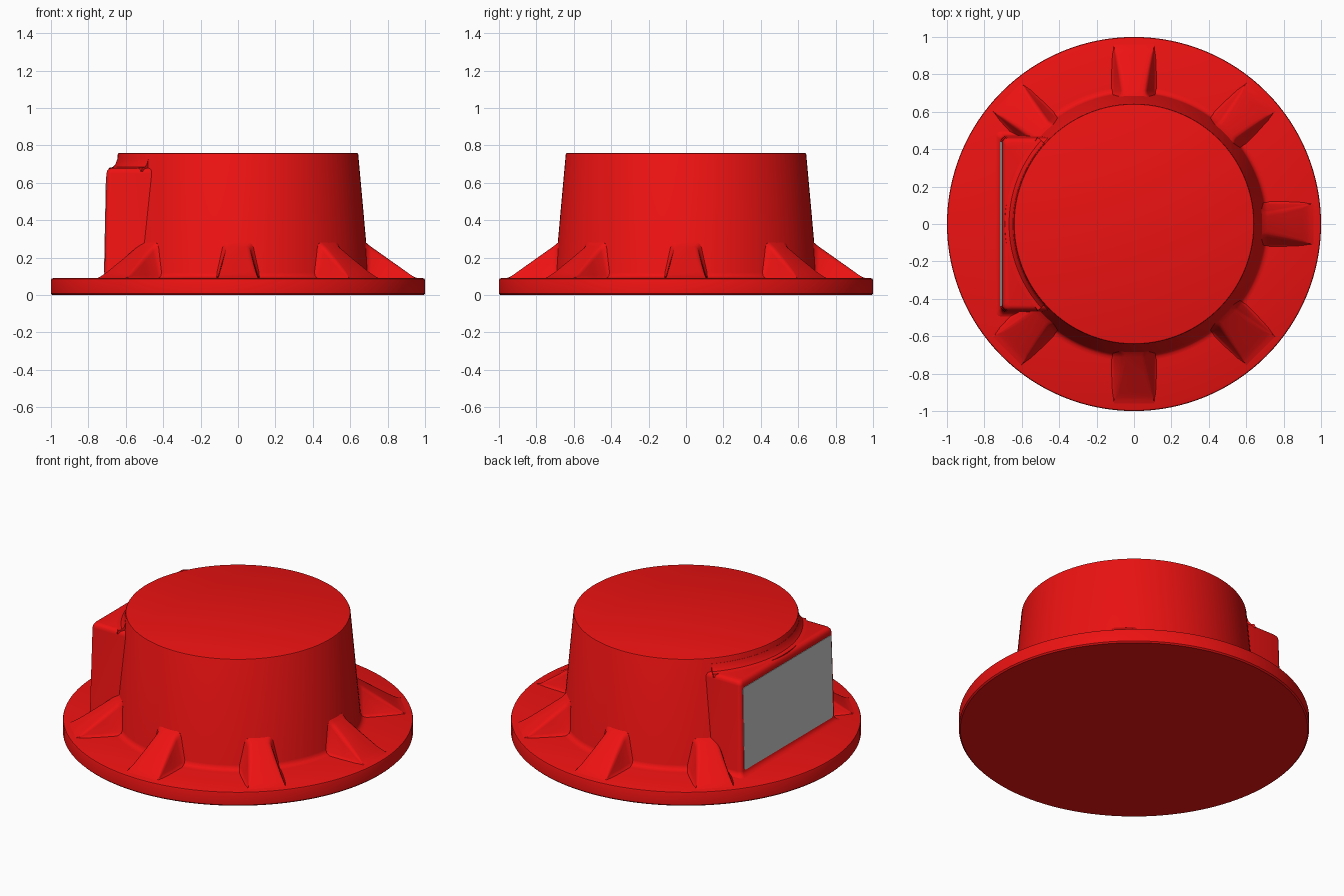
import bpy, bmesh
from math import sin, cos, pi, radians

if "Cube" in bpy.data.objects:
    bpy.data.objects.remove(bpy.data.objects["Cube"])

red = bpy.data.materials.new("red_paint")
red.diffuse_color = (0.85, 0.006, 0.006, 1)
red.use_nodes = True
red.node_tree.nodes["Principled BSDF"].inputs["Base Color"].default_value = red.diffuse_color


def loft(name, rings, mat=red, angle=35):
    """Skin a list of equal-length closed rings and cap both ends."""
    bm = bmesh.new()
    vr = [[bm.verts.new(p) for p in ring] for ring in rings]
    n = len(vr[0])
    for a, b in zip(vr, vr[1:]):
        for i in range(n):
            bm.faces.new((a[i], a[(i + 1) % n], b[(i + 1) % n], b[i]))
    bm.faces.new(vr[0])
    bm.faces.new(vr[-1])
    bmesh.ops.recalc_face_normals(bm, faces=bm.faces)
    me = bpy.data.meshes.new(name)
    bm.to_mesh(me)
    bm.free()
    ob = bpy.data.objects.new(name, me)
    bpy.context.collection.objects.link(ob)
    if mat:
        me.materials.append(mat)
    bpy.ops.object.select_all(action='DESELECT')
    ob.select_set(True)
    bpy.context.view_layer.objects.active = ob
    bpy.ops.object.shade_smooth_by_angle(angle=radians(angle))
    return ob


# Round flange and tapered drum, turned from one profile
SEG = 128
profile = [(0.992, 0), (1, 0.008), (1, 0.08), (0.997, 0.087), (0.99, 0.09),
           (0.735, 0.09), (0.718, 0.094), (0.706, 0.103), (0.7, 0.12),
           (0.643, 0.752), (0.64, 0.758), (0.634, 0.76)]
loft("flanged_drum", [[(r * cos(2 * pi * i / SEG), r * sin(2 * pi * i / SEG), z)
                       for i in range(SEG)] for r, z in profile])


# Gusset ribs around the drum, leaving out the side with the box
def rib_section(r, h, flare, ang):
    s = min(1, h / 0.05)
    wb = 0.108 + flare
    wt = wb - 0.25 * h
    half = [(wb + 0.018 * s, -0.004), (wb + 0.006 * s, 0.004 * s), (wb - 0.002, 0.016 * s),
            (wt + 0.004 * s, h - 0.026 * s), (wt - 0.003 * s, h - 0.010 * s),
            (wt - 0.012 * s, h - 0.003 * s), (wt - 0.026 * s, h)]
    pts = half + [(-w, z) for w, z in reversed(half)]
    return [(r * cos(ang) - w * sin(ang), r * sin(ang) + w * cos(ang), 0.09 + z)
            for w, z in pts]


stations = [(0.60, 0.192, 0.018), (0.683, 0.192, 0.018), (0.695, 0.181, 0.007),
            (0.712, 0.168, 0.0), (0.80, 0.106, 0.0), (0.90, 0.035, 0.0),
            (0.925, 0.017, 0.0), (0.94, 0.008, 0.0), (0.965, -0.002, 0.0)]
for k in range(8):
    if k != 4:
        loft(f"gusset_rib_{k}", [rib_section(*s, k * pi / 4) for s in stations])


# Terminal box on the -x side: stacked rounded rectangles
def rounded_rect(off, z):
    lean = 0.02 * (z - 0.1)
    x0, x1, hy, rad = -0.714 + lean - off, -0.40, 0.472 - lean + off, 0.025
    ring = []
    for cx, cy, a0 in ((x0 + rad, -hy + rad, 180), (x1 - rad, -hy + rad, 270),
                       (x1 - rad, hy - rad, 0), (x0 + rad, hy - rad, 90)):
        ring += [(cx + rad * cos(radians(a0 + 18 * j)),
                  cy + rad * sin(radians(a0 + 18 * j)), z) for j in range(6)]
    return ring


loft("terminal_box", [rounded_rect(o, z) for o, z in (
    (0.03, 0.086), (0.014, 0.094), (0.004, 0.105), (0, 0.12), (0, 0.65),
    (-0.003, 0.664), (-0.01, 0.674), (-0.024, 0.68))])

# Fillet where the box top meets the drum
section = [(0.60, 0.66), (0.695, 0.66), (0.69, 0.68), (0.668, 0.685),
           (0.655, 0.70), (0.6465, 0.725), (0.60, 0.725)]
loft("box_fillet", [[(r * cos(radians(a)), r * sin(radians(a)), z) for r, z in section]
                    for a in range(138, 223, 2)])

# Grey cover plate on the outer face of the box
loft("cover_plate", [[(x + 0.02 * (z - 0.1), y, z) for y, z in (
    (-0.44, 0.13), (-0.43, 0.12), (0.43, 0.12), (0.44, 0.13),
    (0.44, 0.625), (0.43, 0.635), (-0.43, 0.635), (-0.44, 0.625))]
    for x in (-0.70, -0.717)], None)
